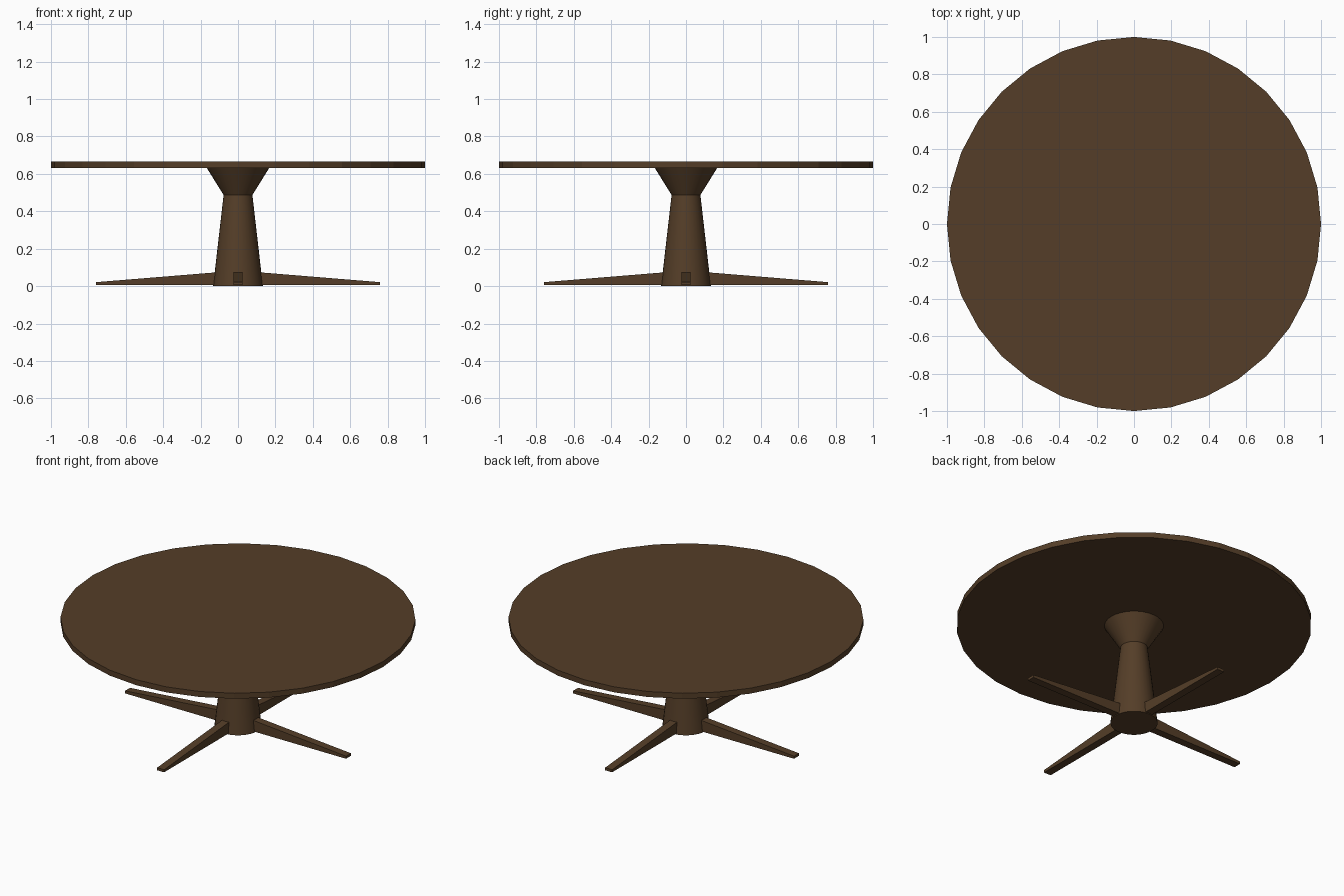
import bpy, bmesh, math
from mathutils import Matrix

if "Cube" in bpy.data.objects:
    bpy.data.objects.remove(bpy.data.objects["Cube"])

wood = bpy.data.materials.new("dark_wood")
wood.diffuse_color = (0.09, 0.048, 0.021, 1)
wood.use_nodes = True
wood.node_tree.nodes["Principled BSDF"].inputs["Base Color"].default_value = wood.diffuse_color


def make_object(name, bm):
    bmesh.ops.recalc_face_normals(bm, faces=bm.faces)
    mesh = bpy.data.meshes.new(name)
    bm.to_mesh(mesh)
    bm.free()
    obj = bpy.data.objects.new(name, mesh)
    bpy.context.collection.objects.link(obj)
    mesh.materials.append(wood)
    return obj


def lathe(name, profile, sides=32):
    """Closed round solid from (radius, z) pairs listed bottom to top."""
    bm = bmesh.new()
    rings = []
    for r, z in profile:
        angles = [2 * math.pi * i / sides for i in range(sides)]
        rings.append([bm.verts.new((r * math.cos(a), r * math.sin(a), z)) for a in angles])
    for low, high in zip(rings, rings[1:]):
        for i in range(sides):
            j = (i + 1) % sides
            bm.faces.new((low[i], low[j], high[j], high[i]))
    bm.faces.new(rings[0][::-1])
    bm.faces.new(rings[-1])
    return make_object(name, bm)


def foot(name, angle):
    """Flat-bottomed arm whose top slopes down towards the tip."""
    profile = [(0.11, 0.005), (0.76, 0.005), (0.76, 0.021), (0.11, 0.074)]
    half = 0.024
    bm = bmesh.new()
    face = bm.faces.new([bm.verts.new((x, -half, z)) for x, z in profile])
    ext = bmesh.ops.extrude_face_region(bm, geom=[face])
    moved = [g for g in ext["geom"] if isinstance(g, bmesh.types.BMVert)]
    bmesh.ops.translate(bm, verts=moved, vec=(0, 2 * half, 0))
    bm.transform(Matrix.Rotation(angle, 4, "Z"))
    return make_object(name, bm)


# Round table top with flat rim facets
lathe("table_top", [(1.0, 0.632), (1.0, 0.666)])

# Tapered column flaring out under the top
column = lathe("column", [(0.133, 0.0), (0.077, 0.487), (0.167, 0.632)])
bpy.context.view_layer.objects.active = column
column.select_set(True)
bpy.ops.object.shade_smooth_by_angle(angle=math.radians(30))

# Four crossed feet
for i in range(4):
    foot(f"foot_{i + 1}", i * math.pi / 2)
